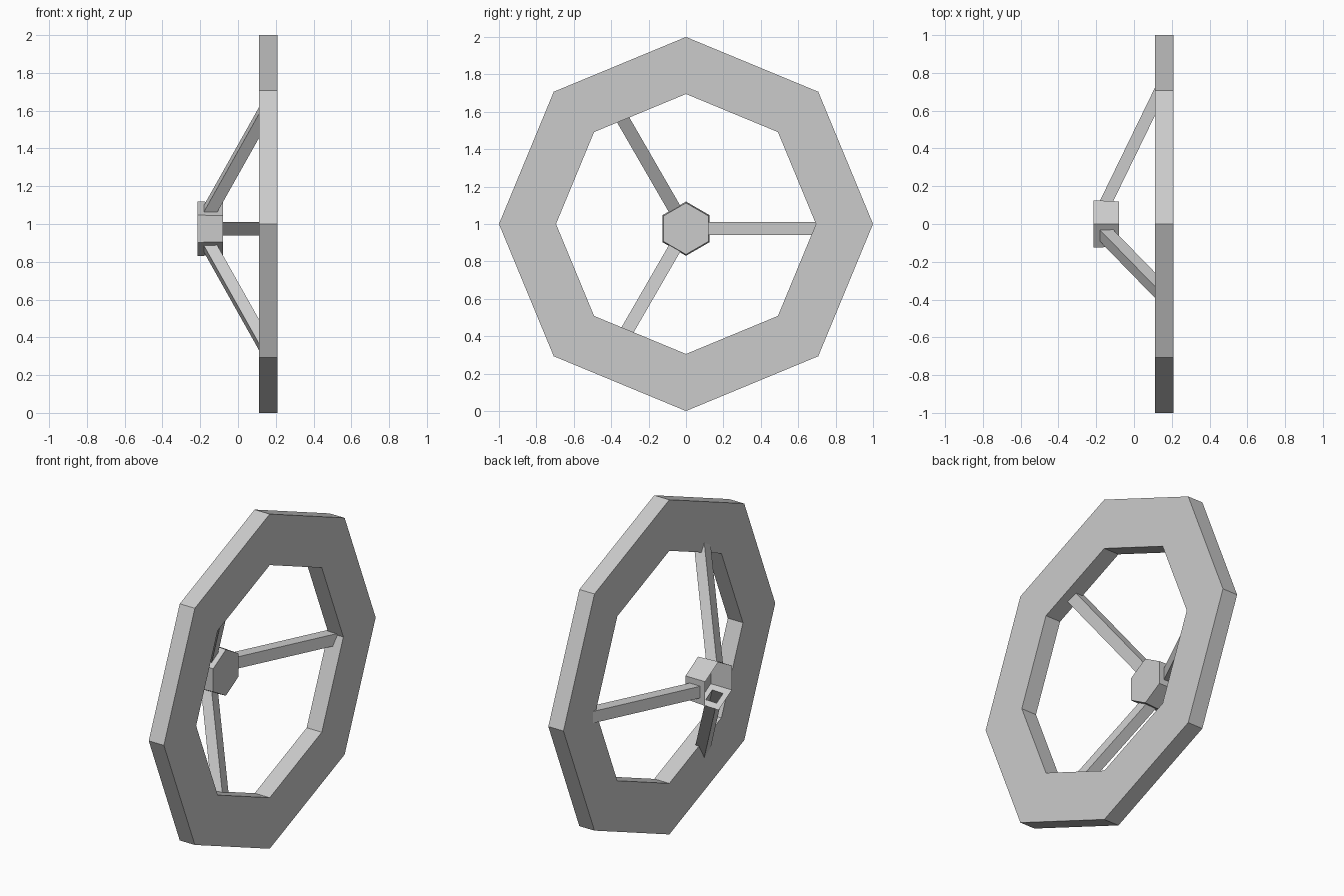
import bpy, bmesh
from math import cos, sin, pi, radians, tan

if "Cube" in bpy.data.objects:
    bpy.data.objects.remove(bpy.data.objects["Cube"])

HUB_Z = 0.975                    # hub sits slightly below the ring centre
X_REAR, X_CAP = -0.215, -0.08    # open rear rim and closed front cap of the hub
A_REAR, A_CAP = 0.1255, 0.1195   # hub apothems (slight taper)


def build(name, faces):
    """Make an object from a list of faces given as coordinate lists."""
    bm = bmesh.new()
    for f in faces:
        bm.faces.new([bm.verts.new(p) for p in f])
    bmesh.ops.remove_doubles(bm, verts=bm.verts, dist=1e-5)
    bmesh.ops.recalc_face_normals(bm, faces=bm.faces)
    mesh = bpy.data.meshes.new(name)
    bm.to_mesh(mesh)
    bm.free()
    obj = bpy.data.objects.new(name, mesh)
    bpy.context.collection.objects.link(obj)
    return obj


def polar(x, r, t, a):
    """Point r outward and t sideways along direction a around the hub axis."""
    return (x, r * cos(a) - t * sin(a), HUB_Z + r * sin(a) + t * cos(a))


def bridge(q1, q2):
    n = len(q1)
    return [[q1[i], q1[(i + 1) % n], q2[(i + 1) % n], q2[i]] for i in range(n)]


def wall_r(x):
    return A_REAR + (A_CAP - A_REAR) * (x - X_REAR) / (X_CAP - X_REAR)


def socket(a):
    """Square opening where a spoke leaves the hub wall."""
    return [polar(x, wall_r(x), t, a) for x, t in
            ((-0.18, -0.035), (-0.11, -0.035), (-0.11, 0.035), (-0.18, 0.035))]


# Octagonal ring
def octagon(x, r):
    return [(x, r * cos(i * pi / 4), 1 + r * sin(i * pi / 4)) for i in range(8)]


loops = [octagon(0.11, 1), octagon(0.21, 1), octagon(0.21, 0.695), octagon(0.11, 0.695)]
ring_faces = []
for i in range(4):
    ring_faces += bridge(loops[i], loops[(i + 1) % 4])
build("ring", ring_faces)

# Hexagonal hub, open at the rear, with three spoke openings
hub_faces, cap = [], []
for k in range(6):
    a = k * pi / 3
    h0, h1 = A_REAR * tan(pi / 6), A_CAP * tan(pi / 6)
    wall = [polar(X_REAR, A_REAR, -h0, a), polar(X_CAP, A_CAP, -h1, a),
            polar(X_CAP, A_CAP, h1, a), polar(X_REAR, A_REAR, h0, a)]
    hub_faces += bridge(wall, socket(a)) if k % 2 == 0 else [wall]
    cap.append(wall[1])
hub_faces.append(cap)
build("hub", hub_faces)

# Slanted hollow spokes running from the hub openings into the ring
for k in range(3):
    a = radians(120 * k)
    start = socket(a)
    end = [polar(x, 0.72, t, a) for x, t in
           ((0.11, -0.035), (0.182, -0.035), (0.182, 0.035), (0.11, 0.035))]
    build(f"spoke_{k + 1}", bridge(start, end) + [end])
